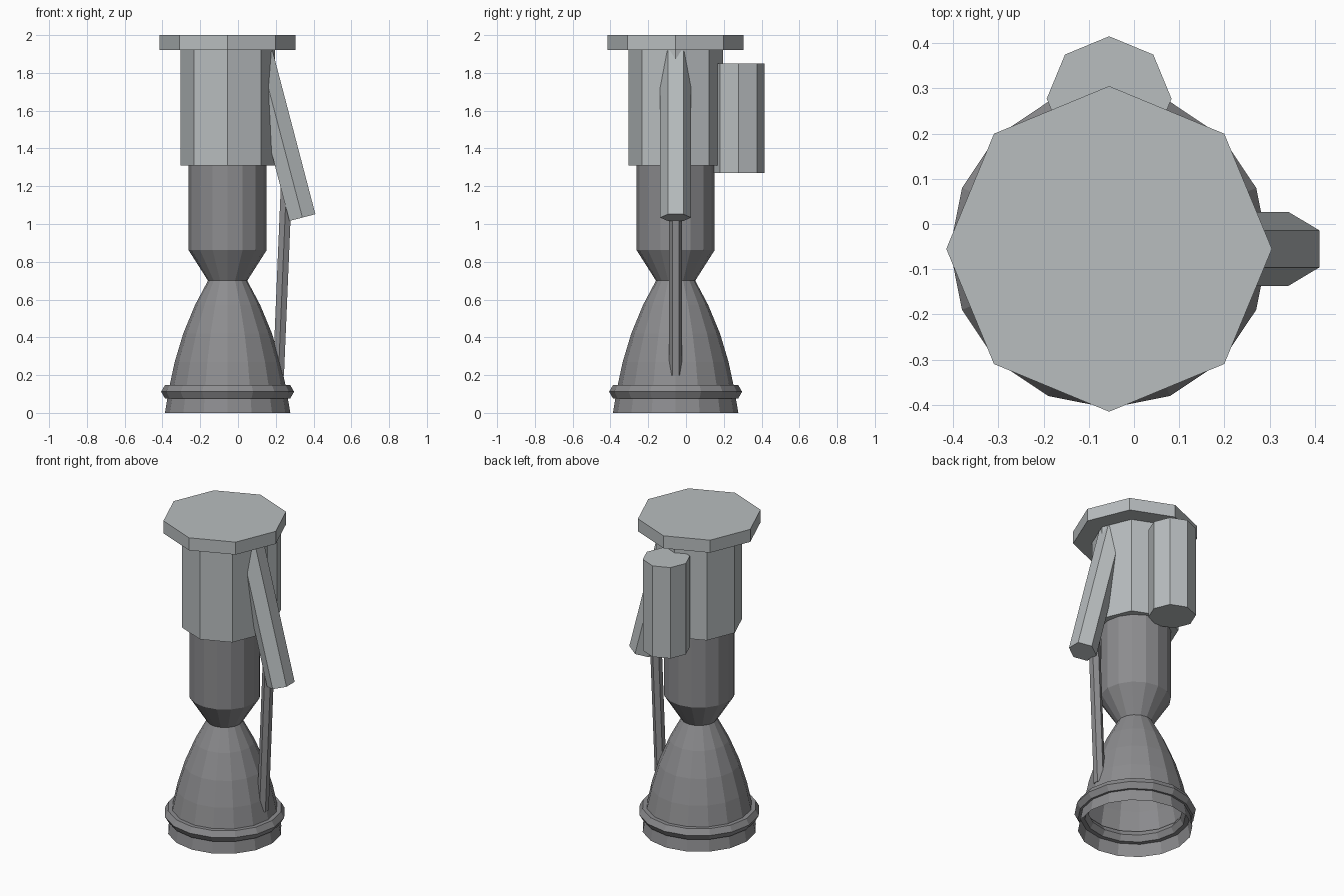
import bpy, bmesh, math
from mathutils import Vector

cube = bpy.data.objects.get("Cube")
if cube:
    bpy.data.objects.remove(cube, do_unlink=True)

AXIS = Vector((-0.055, -0.055, 0))  # centre line of the engine


def material(name, rgb):
    mat = bpy.data.materials.new(name)
    mat.use_nodes = True
    mat.diffuse_color = (*rgb, 1)
    mat.node_tree.nodes["Principled BSDF"].inputs["Base Color"].default_value = (*rgb, 1)
    return mat


light_grey = material("light grey metal", (0.48, 0.51, 0.52))
dark_grey = material("dark grey metal", (0.265, 0.265, 0.275))


def add_object(name, bm, mat):
    bmesh.ops.recalc_face_normals(bm, faces=bm.faces)
    mesh = bpy.data.meshes.new(name)
    bm.to_mesh(mesh)
    bm.free()
    mesh.materials.append(mat)
    obj = bpy.data.objects.new(name, mesh)
    bpy.context.collection.objects.link(obj)
    return obj


def lathe(name, profile, sides, mat, closed=False):
    """Revolve (radius, z) points about the engine axis."""
    bm = bmesh.new()
    rings = []
    for r, z in profile:
        angles = [math.tau * i / sides for i in range(sides)]
        rings.append([bm.verts.new(AXIS + Vector((r * math.cos(a), r * math.sin(a), z)))
                      for a in angles])
    pairs = list(zip(rings, rings[1:]))
    if closed:
        pairs.append((rings[-1], rings[0]))
    for low, high in pairs:
        for i in range(sides):
            j = (i + 1) % sides
            bm.faces.new((low[i], low[j], high[j], high[i]))
    return add_object(name, bm, mat)


def prism(name, start, end, radius, sides, mat, turn=0):
    """Closed straight bar between two points lying in one x-z plane."""
    start, end = Vector(start), Vector(end)
    along = (end - start).normalized()
    side = Vector((0, 1, 0))
    across = side.cross(along)
    bm = bmesh.new()
    ends = []
    for p in (start, end):
        angles = [turn + math.tau * i / sides for i in range(sides)]
        ends.append([bm.verts.new(p + radius * (across * math.cos(a) + side * math.sin(a)))
                     for a in angles])
    bm.faces.new(ends[0])
    bm.faces.new(ends[1])
    for i in range(sides):
        j = (i + 1) % sides
        bm.faces.new((ends[0][i], ends[0][j], ends[1][j], ends[1][i]))
    return add_object(name, bm, mat)


def upright(name, x, y, z0, z1, radius, mat):
    return prism(name, (x, y, z0), (x, y, z1), radius, 8, mat)


# Octagonal mounting plate, main body and rear tank
upright("top_plate", AXIS.x, AXIS.y, 1.92, 2.0, 0.36, light_grey)
upright("main_body", AXIS.x, AXIS.y, 1.31, 1.92, 0.25, light_grey)
upright("rear_tank", AXIS.x, 0.277, 1.27, 1.85, 0.138, light_grey)

# Chamber, throat and open bell as one thin shell
lathe("chamber_and_nozzle",
      [(0.332, 0), (0.308, 0.14), (0.28, 0.27), (0.235, 0.42), (0.173, 0.57),
       (0.104, 0.7), (0.207, 0.862), (0.207, 1.32)], 16, dark_grey)

# Six-sided ring around the bell
ring = [(0.312 + 0.04 * math.cos(k * math.pi / 3), 0.112 + 0.04 * math.sin(k * math.pi / 3))
        for k in range(6)]
lathe("nozzle_ring", ring, 16, dark_grey, closed=True)

# Slanted side pump and the thin feed pipe under it
prism("side_pump", (0.341, AXIS.y, 1.034), (0.114, AXIS.y, 1.9), 0.082, 6,
      light_grey, math.pi / 6)
prism("feed_pipe", (0.214, AXIS.y, 0.2), (0.256, AXIS.y, 1.2), 0.034, 6,
      dark_grey, math.pi / 6)
